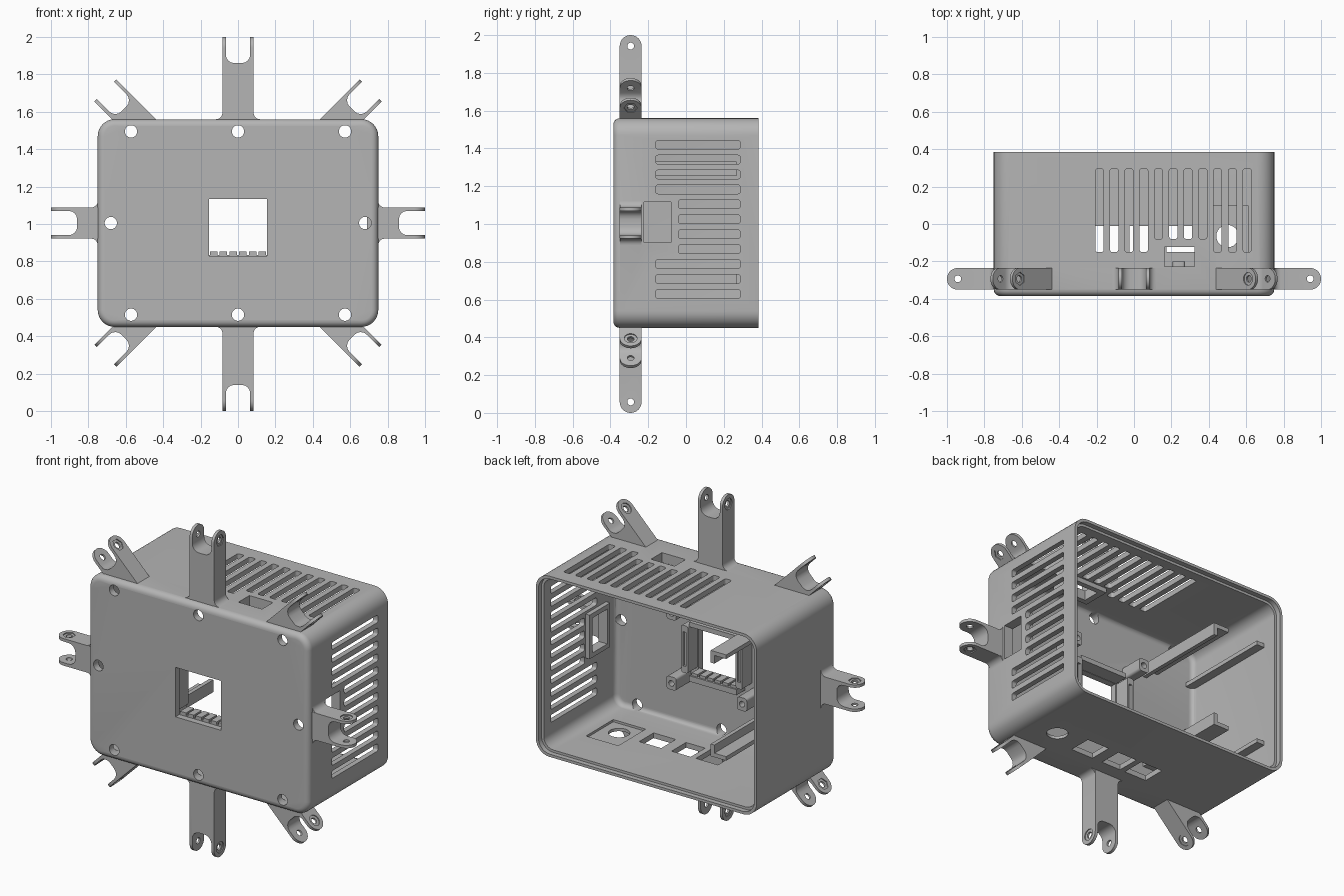
import bpy, bmesh, math
from mathutils import Matrix, Vector

if "Cube" in bpy.data.objects:
    bpy.data.objects.remove(bpy.data.objects["Cube"])

grey = bpy.data.materials.new("mid grey plastic")
grey.use_nodes = True
COL = (0.46, 0.46, 0.46, 1)
grey.diffuse_color = COL
grey.node_tree.nodes["Principled BSDF"].inputs["Base Color"].default_value = COL

MID = 1.005               # height of the case centre
HW, HH = 0.75, 0.555      # case half width and half height
FRONT, BACK = -0.385, 0.385
WALL = 0.032
ARM_Y, ARM_R = -0.293, 0.058


def rrect(u0, u1, v0, v1, r, n=4):
    """Rounded rectangle outline."""
    if r <= 0:
        return [(u0, v0), (u1, v0), (u1, v1), (u0, v1)]
    pts = []
    corners = ((u1 - r, v1 - r), (u0 + r, v1 - r), (u0 + r, v0 + r), (u1 - r, v0 + r))
    for k, (cu, cv) in enumerate(corners):
        for i in range(n + 1):
            a = math.pi / 2 * (k + i / n)
            pts.append((cu + r * math.cos(a), cv + r * math.sin(a)))
    return pts


def circle(u, v, r, n=24):
    return [(u + r * math.cos(2 * math.pi * i / n), v + r * math.sin(2 * math.pi * i / n)) for i in range(n)]


def prism(bm, pts, axis, lo, hi, front_bevel=0):
    """Extrude an outline along an axis, optionally rounding the edges at lo."""
    place = {"x": lambda u, v, w: (w, u, v), "y": lambda u, v, w: (u, w, v),
             "z": lambda u, v, w: (u, v, w)}[axis]
    a = [bm.verts.new(place(u, v, lo)) for u, v in pts]
    b = [bm.verts.new(place(u, v, hi)) for u, v in pts]
    n = len(pts)
    faces = [bm.faces.new(a), bm.faces.new(b)]
    for i in range(n):
        j = (i + 1) % n
        faces.append(bm.faces.new((a[i], a[j], b[j], b[i])))
    bmesh.ops.recalc_face_normals(bm, faces=faces)
    if front_bevel:
        bmesh.ops.bevel(bm, geom=list(faces[0].edges), offset=front_bevel, segments=5,
                        profile=0.5, affect="EDGES")


def make(name, build):
    bm = bmesh.new()
    build(bm)
    me = bpy.data.meshes.new(name)
    bm.to_mesh(me)
    bm.free()
    ob = bpy.data.objects.new(name, me)
    bpy.context.collection.objects.link(ob)
    me.materials.append(grey)
    return ob


def solid(name, *args, **kw):
    return make(name, lambda bm: prism(bm, *args, **kw))


def combine(ob, other, op):
    """Apply a boolean and discard the second object."""
    mod = ob.modifiers.new("b", "BOOLEAN")
    mod.operation, mod.solver, mod.object = op, "EXACT", other
    dg = bpy.context.evaluated_depsgraph_get()
    me = bpy.data.meshes.new_from_object(ob.evaluated_get(dg))
    ob.modifiers.clear()
    ob.data = me
    bpy.data.objects.remove(other)


def cut(ob, *args, **kw):
    combine(ob, solid("cutter", *args, **kw), "DIFFERENCE")


# Forked arm: tip at the origin, pointing up
def fork(angle, x, z, length, foot):
    hw = 0.083
    side = [(ARM_R * math.cos(math.pi * i / 16), -ARM_R + ARM_R * math.sin(math.pi * i / 16)) for i in range(17)]
    side += [(-ARM_R, -length), (ARM_R, -length)]
    arm = solid("arm", side, "x", -hw, hw)
    cut(arm, rrect(-0.065, 0.065, -0.14, 0.2, 0.045), "y", -0.2, 0.2)
    cut(arm, circle(0, -ARM_R, 0.018), "x", -0.2, 0.2)
    cut(arm, circle(0, -ARM_R, 0.036, 6), "x", hw - 0.006, 0.2)
    cut(arm, circle(0, -ARM_R, 0.034), "x", -0.2, -hw + 0.006)
    if foot:
        r = 0.035
        arc = [(hw + r - r * math.cos(t), -foot + r - r * math.sin(t))
               for t in (math.pi / 2 * i / 5 for i in range(6))]
        low = [(hw + r, -foot - 0.015), (-hw - r, -foot - 0.015)]
        pts = arc + low + [(-u, v) for u, v in reversed(arc)]
        combine(arm, solid("foot", pts, "y", -ARM_R + 0.001, ARM_R - 0.001), "UNION")
    arm.data.transform(Matrix.Translation(Vector((x, ARM_Y, z))) @ Matrix.Rotation(angle, 4, "Y"))
    return arm


# Case shell with arms
case = solid("case", rrect(-HW, HW, MID - HH, MID + HH, 0.09, 8), "y", FRONT, BACK, front_bevel=0.035)
arms = [fork(0, 0, 2, 0.46, 2 - MID - HH), fork(math.pi, 0, 0, 0.465, MID - HH)]
for s in (1, -1):
    arms.append(fork(s * math.pi / 2, s, MID, 0.27, 1 - HW))
    for up in (1, -1):
        ang = s * (math.pi / 4 if up > 0 else 3 * math.pi / 4)
        arms.append(fork(ang, s * 0.709, MID + up * 0.709, 0.33, 0))
for arm in arms:
    combine(case, arm, "UNION")

# Cavity and rim step
iw, ih = HW - WALL, HH - WALL
cut(case, rrect(-iw, iw, MID - ih, MID + ih, 0.065, 8), "y", FRONT + 0.04, 1, front_bevel=0.03)
iw, ih = iw + 0.015, ih + 0.015
cut(case, rrect(-iw, iw, MID - ih, MID + ih, 0.077, 8), "y", BACK - 0.03, 1)


# Front screw holes and window
def front_holes(bm):
    for s in (-1, 0, 1):
        for up in (-1, 1):
            prism(bm, circle(s * 0.572, MID + up * 0.49, 0.033), "y", -0.5, -0.2)
        if s:
            prism(bm, circle(s * 0.68, MID, 0.033), "y", -0.5, -0.2)
    prism(bm, rrect(-0.155, 0.155, 0.83, 1.134, 0), "y", -0.5, -0.2)


# Cooling slots and ports
def side_holes(bm):
    for i in range(11):
        z = 0.63 + 0.079 * i
        start = -0.04 if 3 <= i <= 6 else -0.16
        prism(bm, rrect(start, 0.287, z - 0.023, z + 0.023, 0.012), "x", 0.6, 0.9)
    prism(bm, rrect(-0.222, -0.08, 0.903, 1.117, 0), "x", 0.6, 0.9)


def top_holes(bm):
    for i in range(11):
        x = -0.185 + 0.079 * i
        start = -0.08 if 4 <= i <= 7 else -0.15
        prism(bm, rrect(x - 0.022, x + 0.022, start, 0.295, 0.012), "z", 1.4, 1.7)
    prism(bm, rrect(0.163, 0.323, -0.228, -0.122, 0), "z", 1.4, 1.7)


def bottom_holes(bm):
    prism(bm, circle(0.5, -0.065, 0.06), "z", 0.3, 0.6)
    for x, w in ((0.25, 0.075), (0.04, 0.065), (-0.135, 0.075)):
        prism(bm, rrect(x - w, x + w, -0.15, -0.01, 0), "z", 0.3, 0.6)


for holes in (front_holes, side_holes, top_holes, bottom_holes):
    combine(case, make("cutter", holes), "DIFFERENCE")
floor = MID - HH + WALL
cut(case, rrect(0.39, 0.61, -0.165, 0.1, 0), "z", floor - 0.014, floor + 0.1)


# Port surrounds inside the walls
frame = solid("side_port_surround", rrect(-0.25, -0.05, 0.875, 1.145, 0), "x", 0.69, 0.72)
cut(frame, rrect(-0.222, -0.08, 0.903, 1.117, 0), "x", 0.6, 0.9)
top_frame = solid("top_port_surround", rrect(0.125, 0.365, -0.26, -0.09, 0), "z", 1.5, 1.53)
cut(top_frame, rrect(0.163, 0.323, -0.228, -0.122, 0), "z", 1.4, 1.7)
parts = [case, frame, top_frame]

# Window holders and comb ledge
INNER = FRONT + 0.038
for s, side in ((1, "left"), (-1, "right")):
    post = solid(side + "_window_post", rrect(s * 0.185 - 0.022, s * 0.185 + 0.022, 0.85, 1.14, 0.01),
                 "y", INNER, -0.25)
    cut(post, rrect(s * 0.185 - 0.01, s * 0.185 + 0.01, 0.89, 1.1, 0), "y", -0.265, 0)
    parts.append(post)


def comb(bm):
    prism(bm, rrect(-0.16, 0.16, 0.8, 0.835, 0), "y", INNER, -0.26)
    for i in range(6):
        x = -0.13 + 0.052 * i
        prism(bm, rrect(x - 0.02, x + 0.02, 0.83, 0.852, 0), "y", INNER, -0.27)


parts.append(make("window_comb_ledge", comb))
parts.append(solid("window_top_ledge", rrect(-0.16, 0.16, 1.136, 1.165, 0), "y", INNER, -0.26))

# Board standoffs and battery rails, mirrored above and below
for up, word in ((1, "upper"), (-1, "lower")):
    for s in (-1, 1):
        x, z = s * 0.24, MID + up * 0.215
        post = solid(word + "_standoff", rrect(x - 0.033, x + 0.033, z - 0.04, z + 0.04, 0.015), "y", INNER, -0.2)
        cut(post, circle(x, z, 0.018, 16), "y", -0.28, 0)
        parts.append(post)
    zs = sorted((MID + up * 0.30, MID + up * 0.325))
    wall = sorted((MID + up * 0.25, MID + up * 0.325))
    parts.append(solid(word + "_rail_shelf", rrect(-0.46, -0.36, *zs, 0), "y", INNER, 0.267))
    parts.append(solid(word + "_rail_fence", rrect(-0.38, -0.355, *wall, 0), "y", INNER, 0.267))
    parts.append(solid(word + "_wall_rail", rrect(-0.72, -0.665, *zs, 0), "y", INNER, 0.267))

# Shading
bpy.ops.object.select_all(action="DESELECT")
for ob in parts:
    ob.select_set(True)
bpy.context.view_layer.objects.active = case
bpy.ops.object.shade_smooth_by_angle(angle=math.radians(35))
